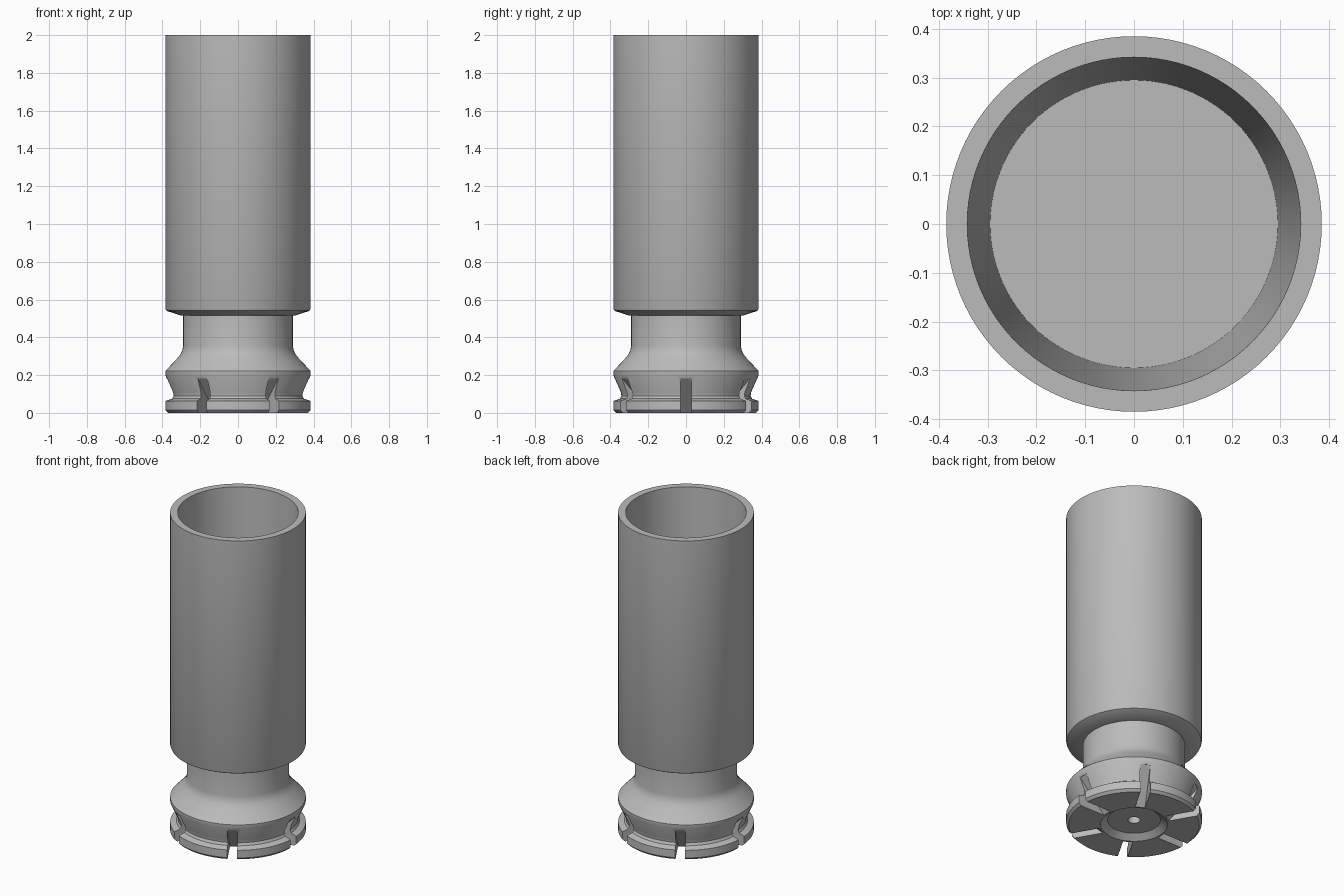
import bpy, bmesh, math
from mathutils import Matrix

cube = bpy.data.objects.get("Cube")
if cube:
    bpy.data.objects.remove(cube)

grey = bpy.data.materials.new("plain grey")
grey.use_nodes = True
colour = (0.5, 0.5, 0.5, 1)
grey.diffuse_color = colour
grey.node_tree.nodes["Principled BSDF"].inputs["Base Color"].default_value = colour

STEPS = 96


def make_object(name, bm):
    bmesh.ops.recalc_face_normals(bm, faces=bm.faces)
    mesh = bpy.data.meshes.new(name)
    bm.to_mesh(mesh)
    bm.free()
    mesh.materials.append(grey)
    obj = bpy.data.objects.new(name, mesh)
    bpy.context.collection.objects.link(obj)
    return obj


def lathe(name, profile):
    """Spin (radius, height) points that start and end on the axis."""
    bm = bmesh.new()
    verts = [bm.verts.new((r, 0, z)) for r, z in profile]
    edges = [bm.edges.new(pair) for pair in zip(verts, verts[1:])]
    bmesh.ops.spin(bm, geom=verts + edges, cent=(0, 0, 0), axis=(0, 0, 1),
                   angle=math.tau, steps=STEPS, use_merge=True)
    bmesh.ops.remove_doubles(bm, verts=bm.verts, dist=0.0005)
    return make_object(name, bm)


# Socket body: recessed foot, grooved collar, neck, tall open sleeve
foot = [(0, 0.07), (0.035, 0.07), (0.035, 0.03), (0.15, 0.03), (0.19, 0),
        (0.37, 0), (0.385, 0.015), (0.385, 0.063)]
collar = [(0.35, 0.075), (0.342, 0.09), (0.345, 0.11), (0.385, 0.2), (0.385, 0.222)]
neck = [(0.325, 0.285), (0.305, 0.31), (0.295, 0.33), (0.29, 0.355), (0.29, 0.515)]
sleeve = [(0.3, 0.515), (0.372, 0.538), (0.381, 0.543), (0.385, 0.552), (0.385, 2),
          (0.342, 2), (0.295, 0.6), (0, 0.6)]
body = lathe("socket_body", foot + collar + neck + sleeve)

# Six radial wedge slots with sloping floors
bm = bmesh.new()
wedge = [(0.19, -0.01), (0.375, 0.182), (0.5, 0.182), (0.5, -0.01)]
half = 0.028
for i in range(6):
    turn = Matrix.Rotation(i * math.tau / 6, 4, "Z")
    sides = [[bm.verts.new(turn @ Matrix.Translation((r, y, z)).translation)
              for r, z in wedge] for y in (-half, half)]
    for side in sides:
        bm.faces.new(side)
    for a in range(4):
        b = (a + 1) % 4
        bm.faces.new((sides[0][a], sides[0][b], sides[1][b], sides[1][a]))
cutter = make_object("slot_cutter", bm)
cutter.hide_render = True
cutter.hide_set(True)

cut = body.modifiers.new("slots", "BOOLEAN")
cut.operation = "DIFFERENCE"
cut.solver = "EXACT"
cut.object = cutter

# Bake the cut so the shading can follow the new edges
bpy.context.view_layer.objects.active = body
body.select_set(True)
bpy.ops.object.modifier_apply(modifier=cut.name)
bpy.data.objects.remove(cutter)
bpy.ops.object.shade_smooth_by_angle(angle=math.radians(25))
